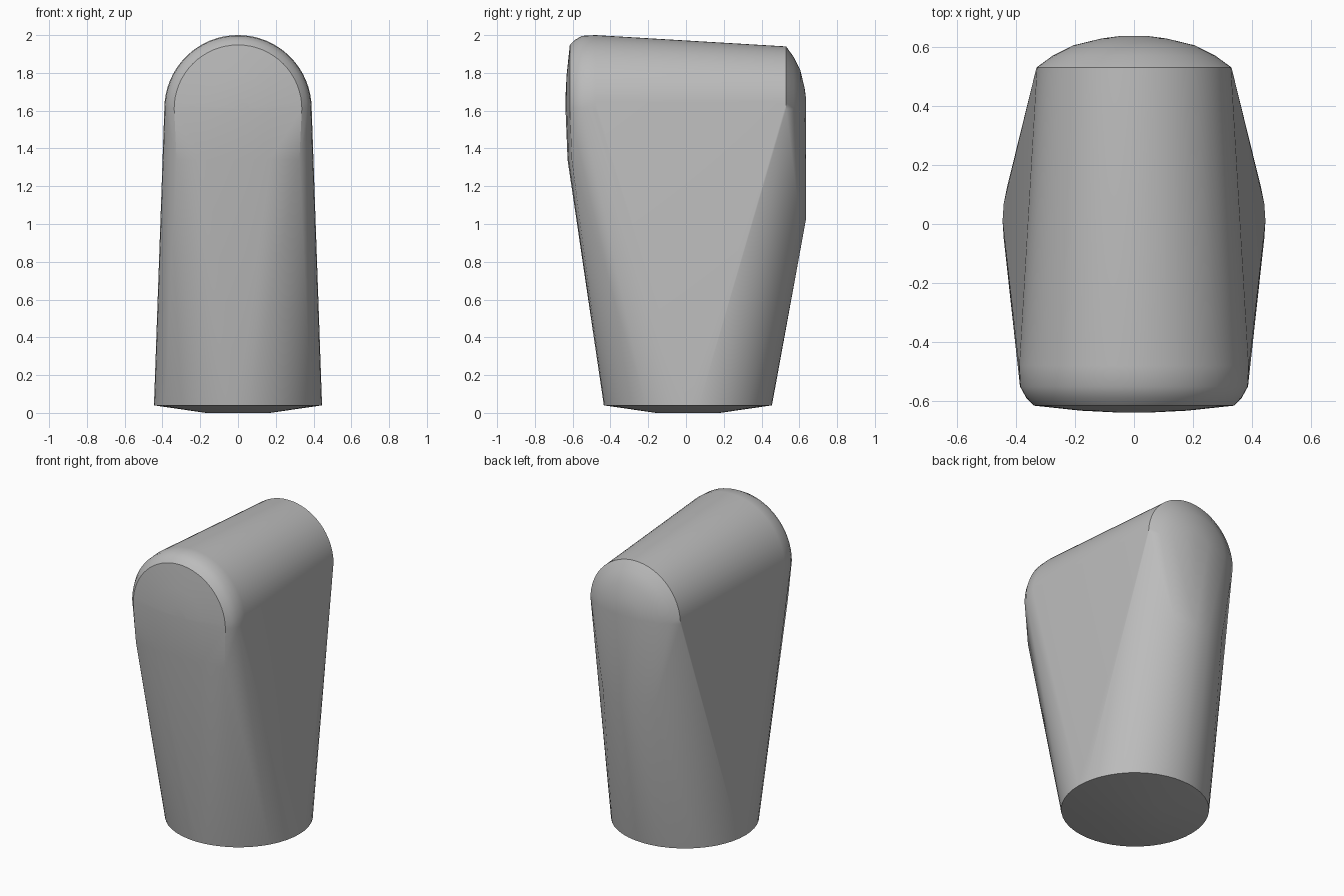
import bpy, bmesh, math

cube = bpy.data.objects.get("Cube")
if cube:
    bpy.data.objects.remove(cube, do_unlink=True)

grey = bpy.data.materials.new("plain grey")
grey.use_nodes = True
colour = (0.5, 0.5, 0.5, 1)
grey.diffuse_color = colour
grey.node_tree.nodes["Principled BSDF"].inputs["Base Color"].default_value = colour

ARCH_Z = 1.61


def arch(y, radius, steps=32):
    """Upright half circle across x."""
    angles = [math.pi * i / steps for i in range(steps + 1)]
    return [(radius * math.cos(a), y, ARCH_Z + radius * math.sin(a)) for a in angles]


def disc(z, radius, steps=48):
    """Level circle around the foot."""
    angles = [math.tau * i / steps for i in range(steps)]
    return [(radius * math.cos(a), 0.01 + radius * math.sin(a), z) for a in angles]


def pair(x, y, z):
    return [(x, y, z), (-x, y, z)]


# Foot with a shallow dome underneath
points = disc(0.04, 0.445) + disc(0, 0.17)

# Rounded front rim, narrowing to the front plate
for y, radius in ((-0.48, 0.39), (-0.55, 0.386), (-0.59, 0.364), (-0.615, 0.338)):
    points += arch(y, radius)
points += pair(0.325, -0.605, 1.34)

# Slightly bulging front plate
points += arch(-0.632, 0.18) + arch(-0.638, 0.06)
points += pair(0.17, -0.622, 1.34) + pair(0.06, -0.627, 1.34)

# Domed back, running down to a narrow ridge
for y, radius in ((0.53, 0.33), (0.57, 0.275), (0.605, 0.205), (0.628, 0.11), (0.636, 0.05)):
    points += arch(y, radius)
points += pair(0.05, 0.636, 1.03) + pair(0.19, 0.598, 1.06)

# Stretch one skin over all the outlines
bm = bmesh.new()
for p in points:
    bm.verts.new(p)
hull = bmesh.ops.convex_hull(bm, input=bm.verts)
loose = {v for v in hull["geom_interior"] + hull["geom_unused"]
         if isinstance(v, bmesh.types.BMVert)}
bmesh.ops.delete(bm, geom=list(loose), context="VERTS")
bmesh.ops.recalc_face_normals(bm, faces=bm.faces)
mesh = bpy.data.meshes.new("body")
bm.to_mesh(mesh)
bm.free()
mesh.materials.append(grey)

body = bpy.data.objects.new("body", mesh)
bpy.context.collection.objects.link(body)
bpy.context.view_layer.objects.active = body
body.select_set(True)
bpy.ops.object.shade_smooth_by_angle(angle=math.radians(30))
